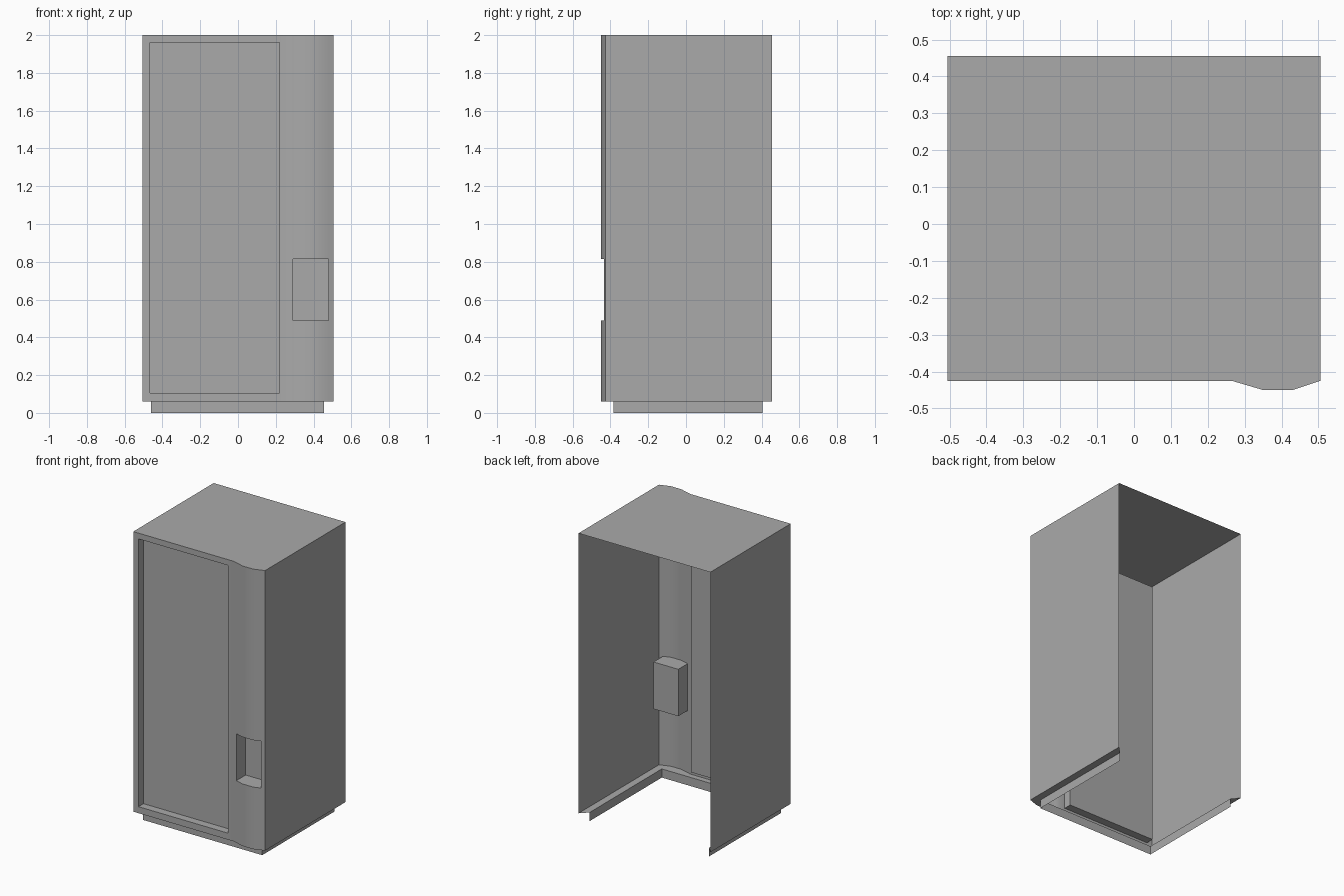
import bpy, bmesh
from math import radians

cube = bpy.data.objects.get("Cube")
if cube:
    bpy.data.objects.remove(cube)

grey = bpy.data.materials.new("cabinet_grey")
grey.use_nodes = True
colour = (0.4, 0.4, 0.4, 1)
grey.diffuse_color = colour
grey.node_tree.nodes["Principled BSDF"].inputs["Base Color"].default_value = colour

X, FRONT, BACK, BASE, TOP = 0.505, -0.425, 0.455, 0.06, 2.0
BUMP = [(-X, FRONT), (0.265, FRONT), (0.35, -0.45), (0.43, -0.45), (X, FRONT)]


def front_y(x):
    """Depth of the bulging front outline at x."""
    for (x0, y0), (x1, y1) in zip(BUMP, BUMP[1:]):
        if x <= x1:
            return y0 + (y1 - y0) * (x - x0) / (x1 - x0)


def finish(name, bm):
    bmesh.ops.remove_doubles(bm, verts=bm.verts, dist=0.0001)
    mesh = bpy.data.meshes.new(name)
    bm.to_mesh(mesh)
    bm.free()
    mesh.materials.append(grey)
    obj = bpy.data.objects.new(name, mesh)
    bpy.context.collection.objects.link(obj)
    bpy.ops.object.select_all(action='DESELECT')
    obj.select_set(True)
    bpy.context.view_layer.objects.active = obj
    bpy.ops.object.shade_smooth_by_angle(angle=radians(30))


def add_face(bm, points):
    return bm.faces.new([bm.verts.new(p) for p in points])


def recess(bm, x0, x1, z0, z1, back_y):
    """Push the panel cells inside a rectangle back to a flat depth."""
    cells = [f for f in bm.faces
             if x0 < f.calc_center_median().x < x1 and z0 < f.calc_center_median().z < z1]
    result = bmesh.ops.extrude_face_region(bm, geom=cells)
    for v in result["geom"]:
        if isinstance(v, bmesh.types.BMVert):
            v.co.y = back_y
    left = [f for f in cells if f.is_valid]
    if left:
        bmesh.ops.delete(bm, geom=left, context='FACES_ONLY')


# Front panel with display recess and dispensing pocket
bm = bmesh.new()
xs = [-X, -0.465, 0.22, 0.265, 0.29, 0.35, 0.43, 0.48, X]
zs = [BASE, 0.105, 0.49, 0.815, 1.96, TOP]
for x0, x1 in zip(xs, xs[1:]):
    for z0, z1 in zip(zs, zs[1:]):
        a, b = front_y(x0), front_y(x1)
        add_face(bm, [(x0, a, z0), (x1, b, z0), (x1, b, z1), (x0, a, z1)])
bmesh.ops.remove_doubles(bm, verts=bm.verts, dist=0.0001)
recess(bm, -0.465, 0.22, 0.105, 1.96, FRONT + 0.055)
recess(bm, 0.29, 0.48, 0.49, 0.815, -0.33)
finish("front_panel", bm)

# Side walls and roof, open at the back
bm = bmesh.new()
add_face(bm, [(X, FRONT, BASE), (X, BACK, BASE), (X, BACK, TOP), (X, FRONT, TOP)])
add_face(bm, [(-X, BACK, BASE), (-X, FRONT, BASE), (-X, FRONT, TOP), (-X, BACK, TOP)])
add_face(bm, [(x, y, TOP) for x, y in BUMP] + [(X, BACK, TOP), (-X, BACK, TOP)])
finish("side_walls_and_roof", bm)

# Mitred lip under the cabinet and the set-back plinth skirt
bm = bmesh.new()
skirt = [(-0.46, 0.405), (-0.46, -0.385), (0.455, -0.385), (0.455, 0.405)]
outer = [[(-X, BACK), (-X, FRONT)], BUMP, [(X, FRONT), (X, BACK)]]
for (a, b), edge in zip(zip(skirt, skirt[1:]), outer):
    add_face(bm, [(x, y, BASE) for x, y in [a, b] + edge[::-1]])
    add_face(bm, [(*a, 0), (*b, 0), (*b, BASE), (*a, BASE)])
finish("plinth_skirt", bm)
